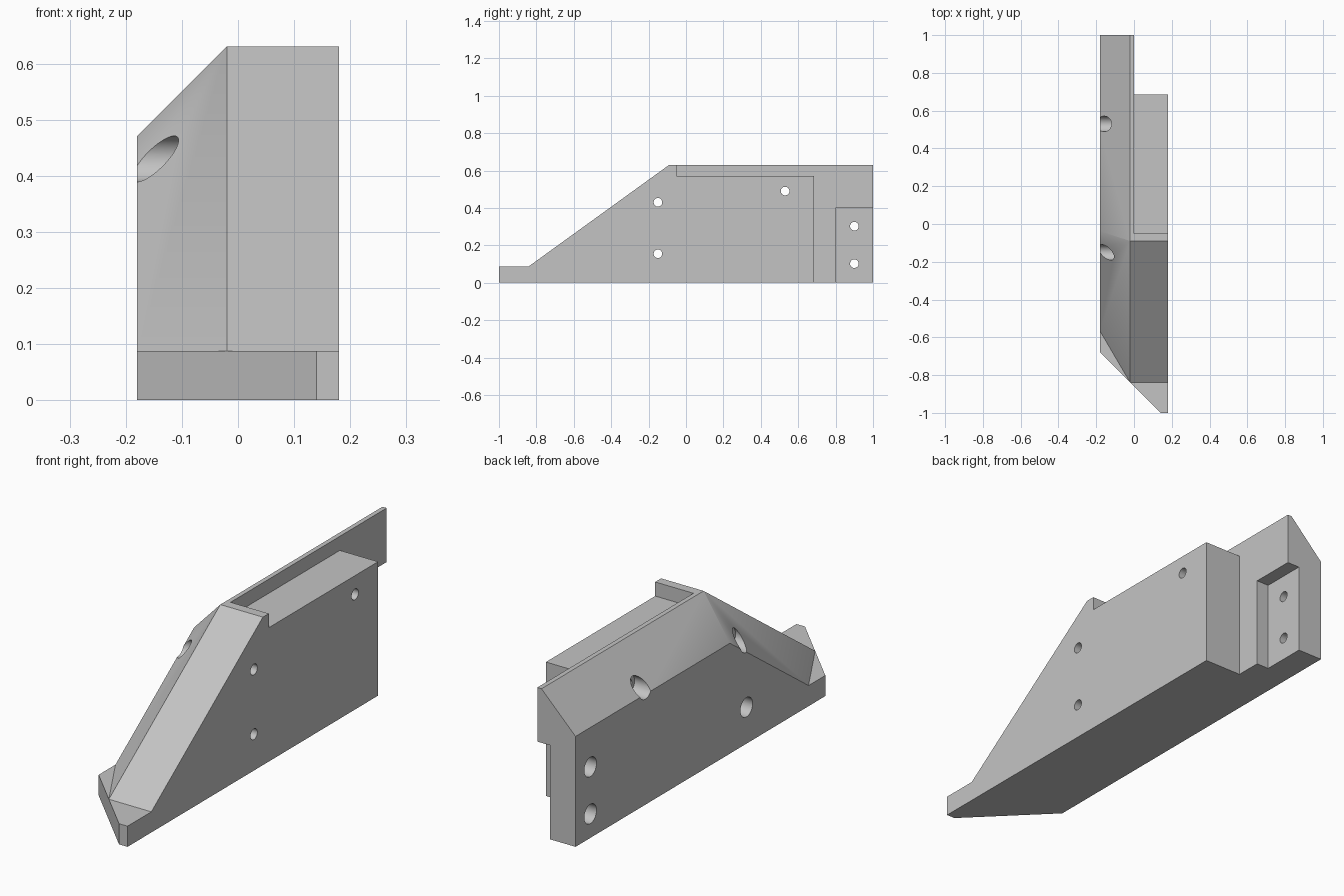
import bpy, bmesh, math
from mathutils import Vector, Matrix

default = bpy.data.objects.get("Cube")
if default:
    bpy.data.objects.remove(default, do_unlink=True)

grey = bpy.data.materials.new("plain grey")
grey.use_nodes = True
colour = (0.55, 0.55, 0.55, 1)
grey.diffuse_color = colour
grey.node_tree.nodes["Principled BSDF"].inputs["Base Color"].default_value = colour


def make_object(name, bm):
    bmesh.ops.recalc_face_normals(bm, faces=bm.faces)
    mesh = bpy.data.meshes.new(name)
    bm.to_mesh(mesh)
    bm.free()
    mesh.materials.append(grey)
    obj = bpy.data.objects.new(name, mesh)
    bpy.context.collection.objects.link(obj)
    return obj


def block(name, lo, hi, plane=None):
    """Box between two corners; with a plane, only its outer side is kept."""
    lo, hi = Vector(lo), Vector(hi)
    bm = bmesh.new()
    bmesh.ops.create_cube(bm, size=1, matrix=Matrix.Translation((lo + hi) / 2)
                          @ Matrix.Diagonal((*(hi - lo), 1)))
    if plane:
        co, no = plane
        bmesh.ops.bisect_plane(bm, geom=bm.verts[:] + bm.edges[:] + bm.faces[:],
                               plane_co=co, plane_no=no, clear_inner=True)
        bmesh.ops.holes_fill(bm, edges=[e for e in bm.edges if e.is_boundary])
    return make_object(name, bm)


def rod(name, x0, x1, y, z, radius):
    """Cylinder along x."""
    bm = bmesh.new()
    bmesh.ops.create_cone(bm, cap_ends=True, segments=48, radius1=radius, radius2=radius,
                          depth=x1 - x0, matrix=Matrix.Translation(((x0 + x1) / 2, y, z))
                          @ Matrix.Rotation(math.pi / 2, 4, 'Y'))
    return make_object(name, bm)


def cut(body, cutter):
    cutter.hide_render = True
    mod = body.modifiers.new("cut", 'BOOLEAN')
    mod.operation, mod.solver, mod.object = 'DIFFERENCE', 'EXACT', cutter
    bpy.context.view_layer.objects.active = body
    bpy.ops.object.modifier_apply(modifier=mod.name)
    bpy.data.objects.remove(cutter, do_unlink=True)


# Body: side profile extruded across the width
W, H, FOOT = 0.18, 0.63, 0.088
TOP_Y, TOE_Y, RIDGE = -0.09, -0.84, -0.02
profile = [(-1, 0), (1, 0), (1, H), (TOP_Y, H), (TOE_Y, FOOT), (-1, FOOT)]
bm = bmesh.new()
face = bm.faces.new([bm.verts.new((-W, y, z)) for y, z in profile])
ext = bmesh.ops.extrude_face_region(bm, geom=[face])
bmesh.ops.translate(bm, vec=(2 * W, 0, 0),
                    verts=[v for v in ext["geom"] if isinstance(v, bmesh.types.BMVert)])
bracket = make_object("bracket", bm)

# Back step, top ledge and shallow rear recess
cut(bracket, block("back_step", (0, 0.685, -1), (1, 2, 2)))
cut(bracket, block("top_ledge", (0, -0.05, 0.57), (1, 1.5, 2)))
cut(bracket, block("rear_recess", (-0.06, 0.8, -1), (1, 2, 0.4)))

# Chamfers along the top edge, the sloping edge and the front corner
ridge = (RIDGE, TOP_Y, H)
slope = Vector((0, -(H - FOOT), TOP_Y - TOE_Y)).normalized()
cut(bracket, block("top_chamfer", (-1, -2, 0.2), (0.5, 2, 2), (ridge, (-1, 0, 1))))
cut(bracket, block("slope_chamfer", (-1, -2, FOOT), (0.5, 2, 2),
                   (ridge, Vector((-1, 0, 0)) + slope)))
cut(bracket, block("corner_cut", (-1, -2, -1), (1, 1, 2), ((0.14, -1, 0), (-1, -1, 0))))

# Counterbored screw holes
for y, z in [(-0.15, 0.43), (-0.15, 0.155), (0.53, 0.49), (0.9, 0.302), (0.9, 0.102)]:
    cut(bracket, rod("screw_hole", -0.5, 0.5, y, z, 0.023))
    cut(bracket, rod("counterbore", -0.5, -0.1, y, z, 0.041))

# Smooth bores, crisp edges
bpy.ops.object.select_all(action='DESELECT')
bracket.select_set(True)
bpy.context.view_layer.objects.active = bracket
bpy.ops.object.shade_smooth_by_angle(angle=math.radians(30))
